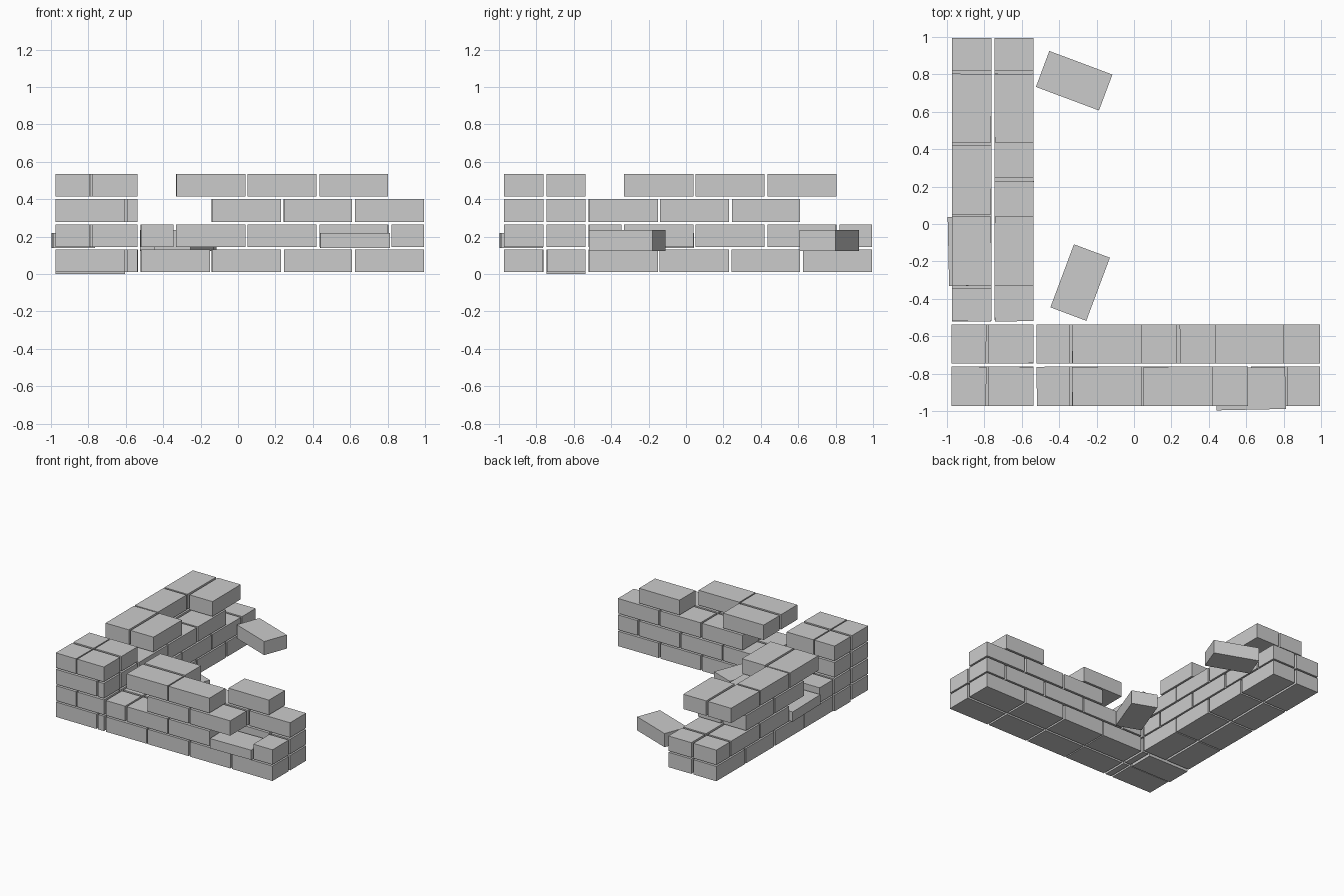
import bpy, bmesh, math, random
from mathutils import Matrix, Vector

if "Cube" in bpy.data.objects:
    bpy.data.objects.remove(bpy.data.objects["Cube"])

random.seed(4)
stone = bpy.data.materials.new("grey_brick")
stone.diffuse_color = (0.6, 0.6, 0.6, 1)
stone.use_nodes = True
stone.node_tree.nodes["Principled BSDF"].inputs["Base Color"].default_value = stone.diffuse_color

H = 0.122                                   # brick height
BASES = [0.01, 0.144, 0.279, 0.414]         # bottom of each course
FULL = [(-0.52, -0.15), (-0.14, 0.23), (0.245, 0.61), (0.625, 0.995)]
HALF = [(-0.52, -0.345), (-0.33, 0.04), (0.05, 0.42), (0.435, 0.803), (0.82, 0.995)]
OUTER, INNER = (-0.973, -0.763), (-0.745, -0.537)


def brick(name, center, size, angle=0.0):
    """Plain box brick, turned about z."""
    bm = bmesh.new()
    bmesh.ops.create_cube(bm, size=1.0)
    m = (Matrix.Translation(Vector(center)) @ Matrix.Rotation(math.radians(angle), 4, 'Z')
         @ Matrix.Diagonal((*size, 1)))
    bmesh.ops.transform(bm, matrix=m, verts=bm.verts)
    me = bpy.data.meshes.new(name)
    bm.to_mesh(me)
    bm.free()
    me.materials.append(stone)
    ob = bpy.data.objects.new(name, me)
    bpy.context.collection.objects.link(ob)


def laid(name, along, across, z0, z1, swap=False, wobble=0.35):
    """Brick given by its spans; swap lays it along y."""
    (a0, a1), (b0, b1) = along, across
    c, s = [(a0 + a1) / 2, (b0 + b1) / 2], [a1 - a0, b1 - b0]
    if swap:
        c.reverse()
        s.reverse()
    brick(name, (*c, (z0 + z1) / 2), (*s, z1 - z0), random.uniform(-wobble, wobble))


# Corner pier: full brick plus sliver on odd courses, two cut bricks on even ones
for i, z in enumerate(BASES):
    cuts = [(-0.975, -0.605), (-0.59, -0.538)] if i % 2 == 0 else [(-0.975, -0.79), (-0.78, -0.538)]
    for row in (OUTER, INNER):
        for j, span in enumerate(cuts):
            low = 0.0 if (i == 0 and j == 0 and row == INNER) else z
            laid("corner_brick", span, row, low, z + H)

# Wall arms: bricks standing in each course, outer leaf then inner leaf
FRONT = [(FULL, FULL),
         (HALF[:3] + HALF[4:], HALF),
         (FULL[1:3], FULL[1:]),
         (HALF[1:3], [HALF[1], HALF[3]])]
SIDE = [(FULL, FULL),
        (HALF[:1] + HALF[2:], HALF),
        (FULL[1:3], FULL[:3]),
        (HALF[1:4], [HALF[1], HALF[3]])]
for label, arm, swap in (("front_wall_brick", FRONT, False), ("side_wall_brick", SIDE, True)):
    for z, leaves in zip(BASES, arm):
        for row, spans in zip((OUTER, INNER), leaves):
            for span in spans:
                laid(label, span, row, z, z + H, swap)

# Thin worn bricks pushed slightly out of each outer face
brick("worn_front_brick", (0.625, -0.88, 0.18), (0.37, 0.225, 0.08), 1.2)
brick("worn_side_brick", (-0.88, -0.145, 0.18), (0.225, 0.37, 0.08), 1.2)

# Loose bricks inside the angle
brick("loose_brick", (-0.32, 0.766, 0.18), (0.36, 0.205, 0.112), -20.5)
brick("loose_brick", (-0.288, -0.313, 0.18), (0.36, 0.205, 0.112), 69.5)
